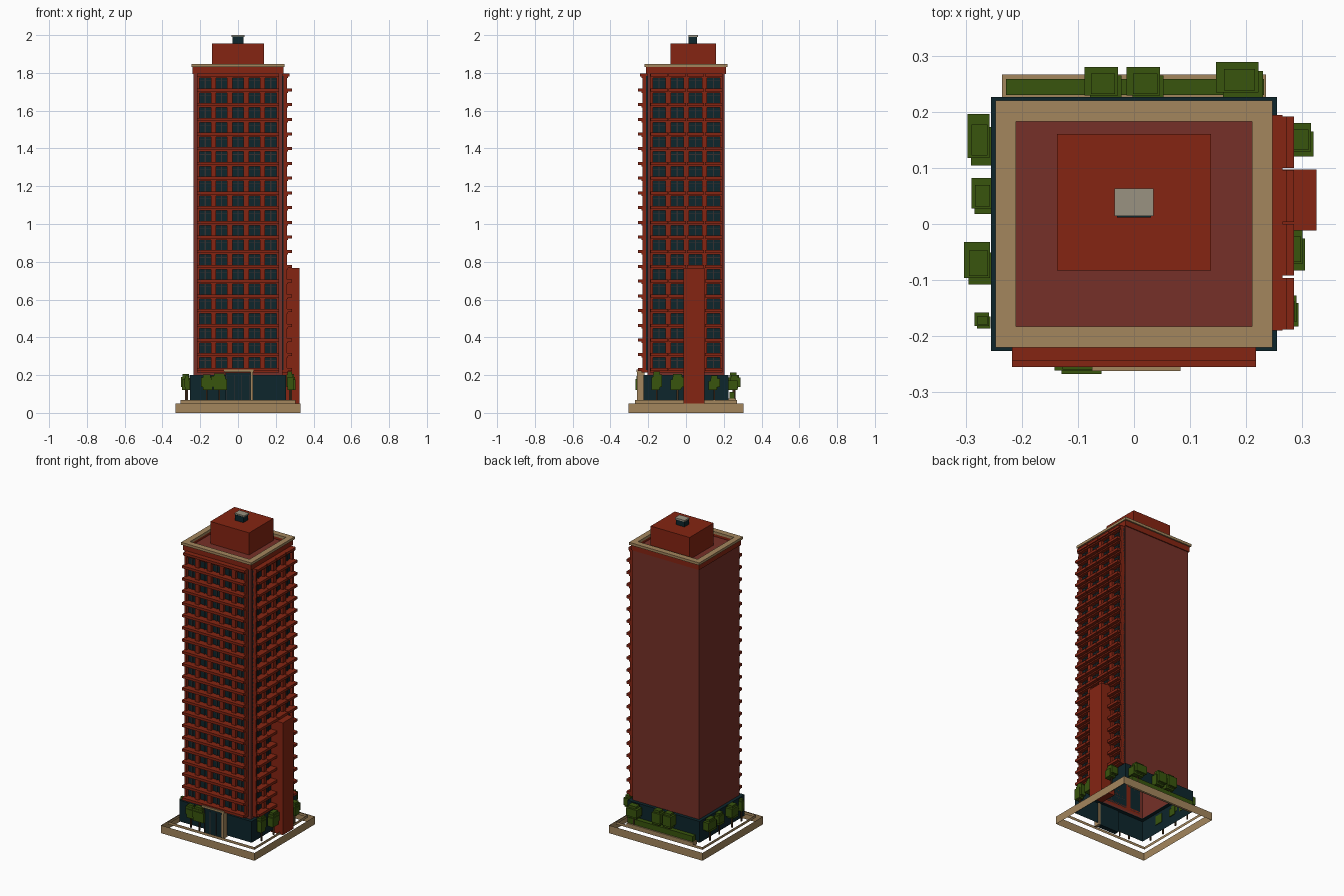
import bpy, bmesh, random
from mathutils import Vector

random.seed(4)
if "Cube" in bpy.data.objects:
    bpy.data.objects.remove(bpy.data.objects["Cube"])


def material(name, rgb):
    m = bpy.data.materials.new(name)
    m.use_nodes = True
    m.diffuse_color = (*rgb, 1)
    m.node_tree.nodes["Principled BSDF"].inputs["Base Color"].default_value = (*rgb, 1)
    return m


RED = material("brick red", (0.235, 0.018, 0.006))
DULL = material("dull brick", (0.18, 0.03, 0.021))
BEIGE = material("beige stone", (0.37, 0.24, 0.11))
NAVY = material("dark glass", (0.004, 0.019, 0.025))
SLATE = material("window frame", (0.035, 0.03, 0.03))
GREEN = material("leaf green", (0.04, 0.09, 0.004))
GREY = material("grey concrete", (0.32, 0.29, 0.22))
BROWN = material("trunk brown", (0.06, 0.03, 0.012))


def part(name, mat, boxes, skip=()):
    """One object from (x0, x1, y0, y1, z0, z1) boxes; skip drops 'top' or 'bottom' faces."""
    bm = bmesh.new()
    for x0, x1, y0, y1, z0, z1 in boxes:
        vs = bmesh.ops.create_cube(bm, size=1)["verts"]
        for v in vs:
            v.co = Vector(((x0 + x1) / 2 + v.co.x * (x1 - x0),
                           (y0 + y1) / 2 + v.co.y * (y1 - y0),
                           (z0 + z1) / 2 + v.co.z * (z1 - z0)))
    bm.normal_update()
    drop = [f for f in bm.faces if ("top" in skip and f.normal.z > 0.5)
            or ("bottom" in skip and f.normal.z < -0.5)]
    bmesh.ops.delete(bm, geom=drop, context="FACES")
    me = bpy.data.meshes.new(name)
    bm.to_mesh(me)
    bm.free()
    me.materials.append(mat)
    ob = bpy.data.objects.new(name, me)
    bpy.context.collection.objects.link(ob)
    return ob


def block(w, d, z0, z1):
    return (-w, w, -d, d, z0, z1)


def ring(ow, od, iw, i_d, z0, z1):
    return [(-ow, ow, -od, -i_d, z0, z1), (-ow, ow, i_d, od, z0, z1),
            (-ow, -iw, -i_d, i_d, z0, z1), (iw, ow, -i_d, i_d, z0, z1)]


# Open plinth walls and step
part("plinth_walls", BEIGE, [block(0.33, 0.305, 0, 0.05)], ("top", "bottom"))
part("step_walls", BEIGE, [block(0.305, 0.27, 0.05, 0.067)], ("top", "bottom"))

# Glazed ground floor with a ledge, hollow below
part("ground_floor_walls", NAVY, [block(0.255, 0.226, 0.065, 0.2)], ("top", "bottom"))
part("ground_floor_ledge", NAVY, ring(0.255, 0.226, 0.234, 0.204, 0.196, 0.2))

# Tower shaft, parapet and cornice
W, D = 0.235, 0.205
part("tower_shaft", DULL, [block(W, D, 0.2, 1.815)], ("bottom",))
part("parapet", RED, ring(0.24, 0.211, 0.21, 0.183, 1.795, 1.83))
part("cornice", BEIGE, ring(0.247, 0.22, 0.21, 0.183, 1.83, 1.846))

# Rooftop rooms
part("roof_house", RED, [(-0.137, 0.137, -0.083, 0.16, 1.815, 1.956)])
part("roof_vent", NAVY, [(-0.03, 0.03, 0.012, 0.059, 1.956, 1.992)])
part("roof_vent_cap", GREY, [(-0.035, 0.035, 0.014, 0.063, 1.99, 2.0)])

# Window facades on the front and the model's left
ROWS, PITCH, FIRST = 20, 0.0779, 0.265


def facade(side, u0, u1, bays, gap):
    def place(a, b, d0, d1, z0, z1):
        if side == "front":
            return (a, b, -D - d1, -D - d0, z0, z1)
        return (W + d0, W + d1, a, b, z0, z1)

    step = (u1 - u0) / bays
    half = PITCH / 2
    z_low, z_high = FIRST - half, FIRST + PITCH * (ROWS - 1) + half
    centres = [u0 + step * (i + 0.5) for i in range(bays)]
    part(side + "_glass", NAVY, [place(u0, u1, 0, 0.006, z_low, z_high)])
    # Piers between the bays
    edges = [u0 + step * i for i in range(bays + 1)]
    part(side + "_piers", RED,
         [place(max(u0, e - 0.014), min(u1, e + 0.014), 0, 0.024, z_low, z_high) for e in edges])
    bands, sills, bars = [], [], []
    for r in range(ROWS + 1):
        z = z_low + r * PITCH
        bands.append(place(u0, u1, 0, 0.03, z - 0.012, z + 0.012))
        depth = 0.05 if r < ROWS else 0.038
        if gap:
            sills += [place(c - step / 2 + gap, c + step / 2 - gap, 0, depth, z - 0.004, z + 0.012)
                      for c in centres]
        else:
            sills.append(place(u0, u1, 0, depth, z - 0.004, z + 0.012))
    # Mullion and transom of every window
    for r in range(ROWS):
        z = FIRST + r * PITCH
        for c in centres:
            bars.append(place(c - 0.003, c + 0.003, 0, 0.012, z - half, z + half))
            bars.append(place(c - step / 2, c + step / 2, 0, 0.01, z + 0.011, z + 0.014))
    part(side + "_spandrels", RED, bands)
    part(side + "_sills", RED, sills)
    part(side + "_window_bars", SLATE, bars)


facade("front", -0.217, 0.217, 5, 0)
facade("left", -0.19, 0.194, 4, 0.002)

# Tall brick pylon on the model's left
part("side_pylon", RED, [(0.23, 0.325, -0.012, 0.097, 0.05, 0.766)])

# Entrance
part("entrance_box", NAVY, [(-0.066, 0.066, -0.25, -0.22, 0.055, 0.215)])
part("entrance_canopy", BEIGE, [(-0.075, 0.083, -0.262, -0.22, 0.217, 0.23)])
part("entrance_posts", BEIGE, [(0.066, 0.08, -0.26, -0.22, 0.055, 0.218)])
part("door_bars", SLATE, [(x - 0.002, x + 0.002, -0.254, -0.249, 0.06, 0.2)
                          for x in (-0.06, -0.02, 0.02, 0.06)])

# Rear planter with a hedge
part("rear_planter", BEIGE, [(-0.235, 0.235, 0.226, 0.266, 0.05, 0.075)])
part("rear_hedge", GREEN, [(-0.228, 0.232, 0.23, 0.258, 0.075, 0.11)])

# Blocky trees: x, y, half width, half depth
trees = [(-0.275, 0.15, 0.022, 0.046), (-0.27, 0.05, 0.02, 0.032),
         (-0.277, -0.07, 0.026, 0.038), (-0.27, -0.172, 0.014, 0.014),
         (0.295, 0.15, 0.025, 0.03), (0.283, -0.045, 0.022, 0.038),
         (0.275, -0.155, 0.018, 0.028), (-0.055, 0.25, 0.033, 0.03),
         (0.02, 0.25, 0.033, 0.03), (0.188, 0.257, 0.042, 0.032),
         (-0.1, -0.247, 0.042, 0.02), (-0.165, -0.24, 0.03, 0.014)]
leaves, trunks = [], []
for x, y, w, d in trees:
    trunks.append((x - 0.004, x + 0.004, y - 0.004, y + 0.004, 0.055, 0.13))
    top = 0.195 + random.uniform(0, 0.025)
    leaves.append((x - w * 0.65, x + w * 0.65, y - d * 0.6, y + d * 0.6, 0.13, top))
    leaves.append((x - w, x + w * 0.8, y - d * 0.7, y + d, 0.137, top - 0.014))
    leaves.append((x - w * 0.7, x + w, y - d, y + d * 0.5, 0.12, top - 0.028))
part("tree_leaves", GREEN, leaves)
part("tree_trunks", BROWN, trunks)
